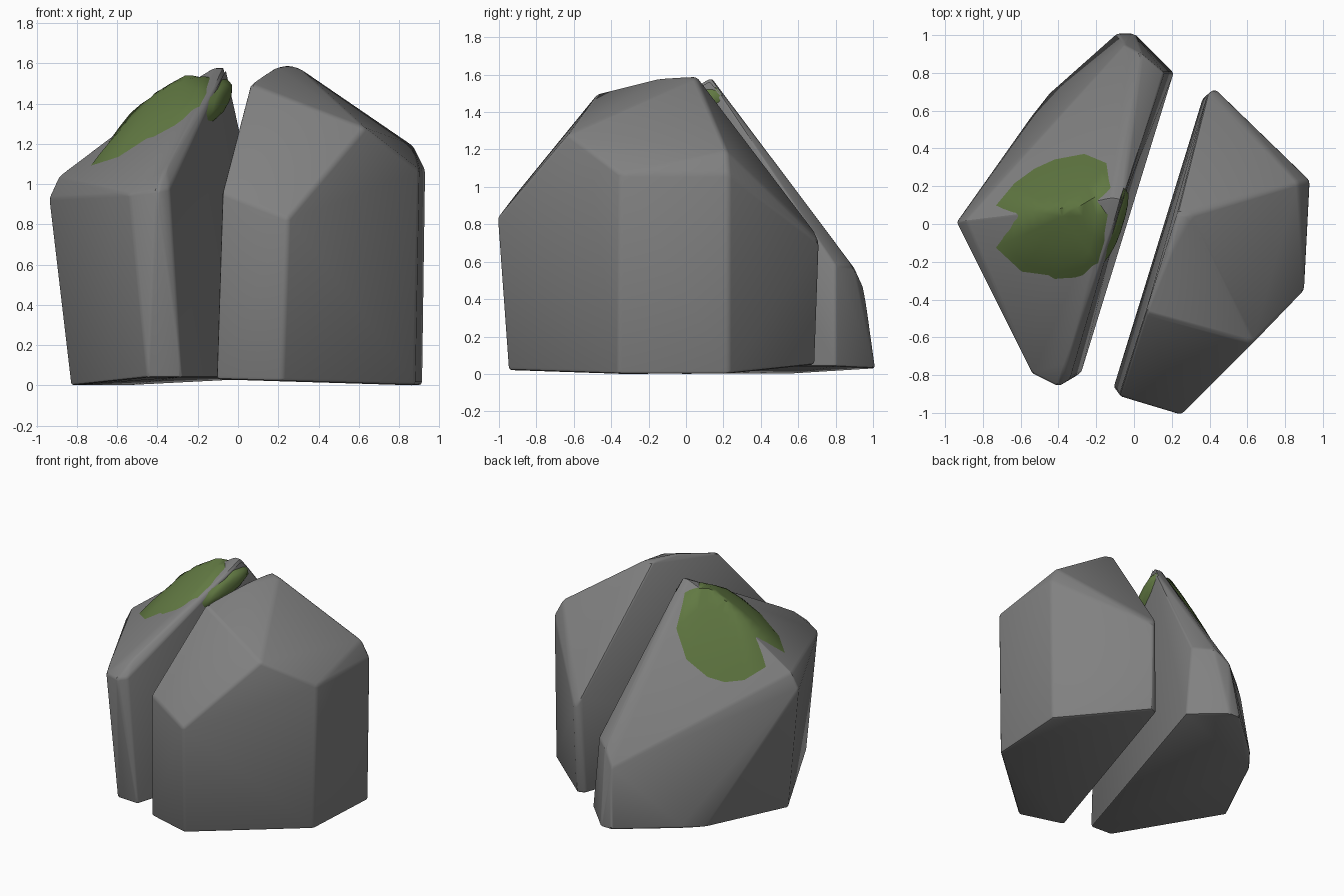
import bpy, bmesh, math
from mathutils import Vector
from mathutils.bvhtree import BVHTree

if "Cube" in bpy.data.objects:
    bpy.data.objects.remove(bpy.data.objects["Cube"], do_unlink=True)


def material(name, rgb):
    m = bpy.data.materials.new(name)
    m.use_nodes = True
    m.diffuse_color = (*rgb, 1)
    bsdf = m.node_tree.nodes["Principled BSDF"]
    bsdf.inputs["Base Color"].default_value = (*rgb, 1)
    bsdf.inputs["Roughness"].default_value = 0.9
    return m


stone = material("grey stone", (0.22, 0.22, 0.22))
moss = material("moss green", (0.12, 0.19, 0.055))


def finish(bm, name, mat, angle):
    mesh = bpy.data.meshes.new(name)
    bm.to_mesh(mesh)
    bm.free()
    mesh.materials.append(mat)
    ob = bpy.data.objects.new(name, mesh)
    bpy.context.collection.objects.link(ob)
    bpy.ops.object.select_all(action="DESELECT")
    ob.select_set(True)
    bpy.context.view_layer.objects.active = ob
    bpy.ops.object.shade_smooth_by_angle(angle=math.radians(angle))
    return ob


def rock(name, corners):
    """Faceted boulder half: hull of its corners with worn edges."""
    bm = bmesh.new()
    for c in corners:
        bm.verts.new(c)
    res = bmesh.ops.convex_hull(bm, input=bm.verts[:])
    loose = {v for v in res["geom_interior"] if isinstance(v, bmesh.types.BMVert)}
    bmesh.ops.delete(bm, geom=list(loose), context="VERTS")
    bmesh.ops.dissolve_limit(bm, angle_limit=math.radians(6),
                             verts=bm.verts[:], edges=bm.edges[:])
    sharp = [e for e in bm.edges if e.calc_face_angle(0) > math.radians(14)]
    bmesh.ops.bevel(bm, geom=sharp, offset=0.022, segments=2, profile=0.5,
                    affect="EDGES", clamp_overlap=True)
    bmesh.ops.triangulate(bm, faces=[f for f in bm.faces if len(f.verts) > 4])
    bmesh.ops.recalc_face_normals(bm, faces=bm.faces[:])
    tree = BVHTree.FromBMesh(bm)
    finish(bm, name, stone, 30)
    return tree


def patch(name, tree, outline, centre, to_ray, direction, height, rings=7):
    """Moss cushion draped on a rock: rings of the outline cast on its surface."""
    bm = bmesh.new()
    direction = Vector(direction)
    cu, cv = centre

    def drape(u, v, r):
        hit = tree.ray_cast(to_ray(u, v), direction)[0]
        if hit is None:
            hit = tree.find_nearest(to_ray(u, v) + direction * 1.5)[0]
        return bm.verts.new(hit - direction * (height * (1 - r ** 3) - 0.004))

    top = drape(cu, cv, 0)
    prev = None
    n = len(outline)
    for k in range(1, rings + 1):
        r = k / rings
        ring = [drape(cu + (u - cu) * r, cv + (v - cv) * r, r) for u, v in outline]
        for i in range(n):
            j = (i + 1) % n
            if prev:
                bm.faces.new((prev[i], ring[i], ring[j], prev[j]))
            else:
                bm.faces.new((top, ring[i], ring[j]))
        prev = ring
    bmesh.ops.recalc_face_normals(bm, faces=bm.faces[:])
    if sum((f.normal.dot(direction) for f in bm.faces)) > 0:
        bmesh.ops.reverse_faces(bm, faces=bm.faces[:])
    finish(bm, name, moss, 60)


# Rock half on the +x side
rock("left_rock_half", [
    (-0.11, -0.87, 0.03), (-0.08, -0.91, 0.96),              # inner front edge
    (0.22, -0.95, 0.02), (0.25, -1.01, 0.83),                # front edge
    (0.63, -0.63, 1.28),                                     # shoulder
    (0.88, -0.36, 0), (0.9, -0.35, 1.07),                    # outer edges
    (0.915, 0.23, 0), (0.93, 0.23, 1.07), (0.87, 0.22, 1.19),
    (0.42, 0.69, 0.05), (0.43, 0.715, 0.7),                  # back edge
    (0.365, 0.67, 0.05), (0.39, 0.69, 0.76),
    (0.06, -0.47, 1.5), (0.19, -0.15, 1.58),                 # ridge
    (0.23, 0.06, 1.59), (0.3, 0.05, 1.58),
])

# Rock half on the -x side
mossy = rock("right_rock_half", [
    (-0.83, -0.02, 0), (-0.94, 0.01, 0.93), (-0.89, 0.02, 1.04),  # outer edge
    (-0.45, -0.78, 0.04), (-0.54, -0.79, 0.95),                   # front edges
    (-0.28, -0.79, 0.04), (-0.4, -0.86, 0.97),
    (-0.34, -0.82, 0.98), (-0.36, -0.74, 1.08),
    (-0.55, 0.56, 0), (-0.44, 0.7, 0.02),                         # back base
    (-0.09, 1.01, 0.03), (0, 1.01, 0.03), (0.21, 0.8, 0.04),
    (-0.05, 0.95, 0.46), (0.16, 0.8, 0.58), (0.04, 0.9, 0.57),    # back edges
    (-0.06, 0.13, 1.58), (-0.12, 0.14, 1.58),                     # peak
    (-0.4, 0.08, 1.41), (-0.66, 0.04, 1.2),                       # crown
])

# Moss on the crown
patch("top_moss", mossy,
      [(-0.74, 0.1), (-0.64, 0.22), (-0.53, 0.3), (-0.42, 0.35), (-0.26, 0.38),
       (-0.14, 0.33), (-0.11, 0.2), (-0.13, 0.05), (-0.15, -0.1), (-0.18, -0.22),
       (-0.27, -0.28), (-0.42, -0.3), (-0.6, -0.26), (-0.74, -0.13)],
      (-0.38, 0.04), lambda u, v: Vector((u, v, 3)), (0, 0, -1), 0.06)

# Moss on the split face just under the ridge
tilt = 0.42
flap = []
for i in range(11):
    a = i * math.tau / 11
    s, t = 0.23 * math.cos(a), 0.075 * math.sin(a)
    flap.append((s * math.cos(tilt) - t * math.sin(tilt),
                 1.42 + s * math.sin(tilt) + t * math.cos(tilt)))
patch("split_face_moss", mossy, flap, (0, 1.42),
      lambda u, v: Vector((1.5, u, v)), (-1, 0, 0), 0.04, 4)
